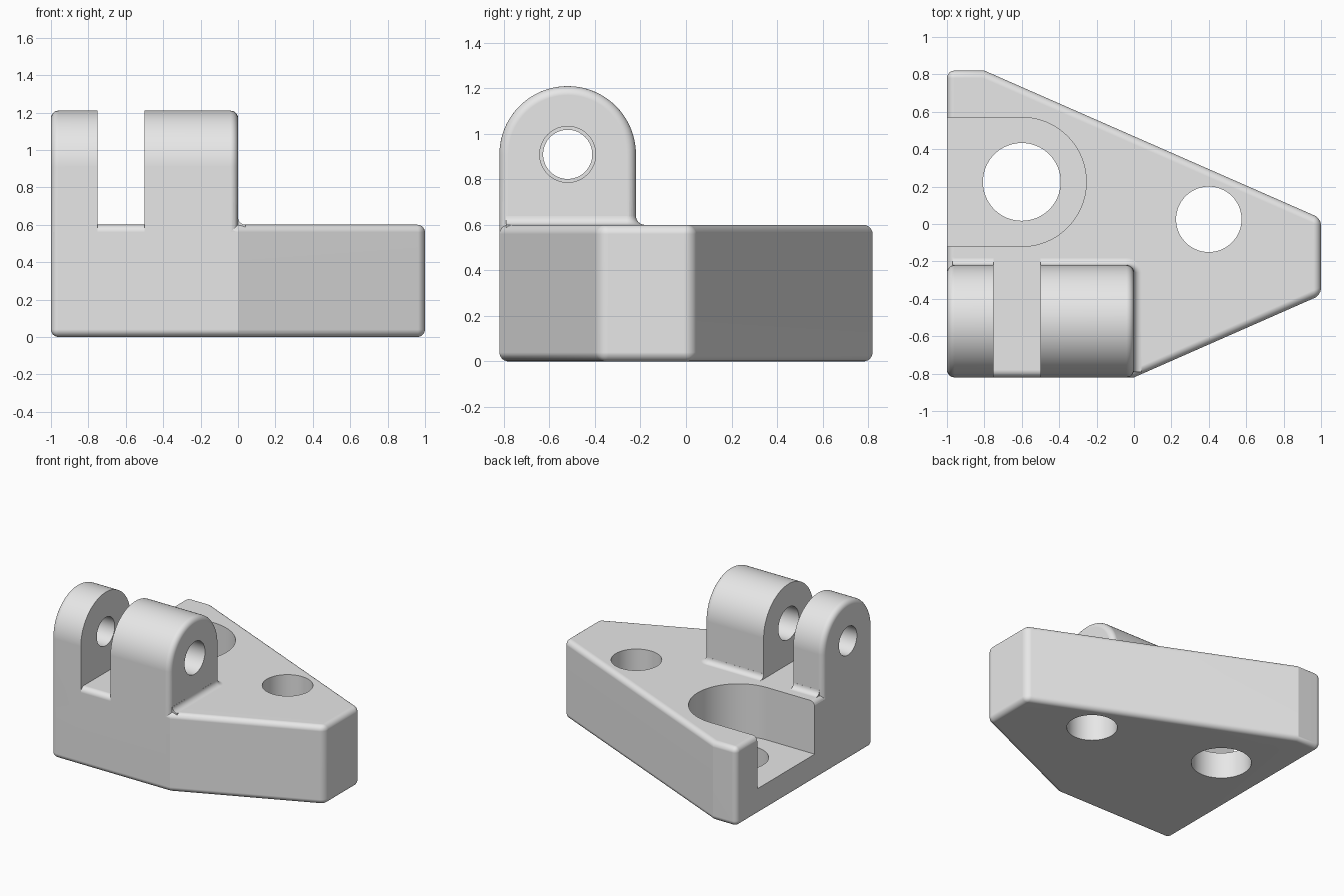
import bpy
import bmesh
from math import pi, cos, sin
from mathutils import Matrix

cube = bpy.data.objects.get("Cube")
if cube:
    bpy.data.objects.remove(cube, do_unlink=True)

R = 0.04          # edge rounding
TOP = 0.6         # top of the base plate
LUG_Y, LUG_Z, LUG_R = -0.52, 0.91, 0.3

grey = bpy.data.materials.new("light grey")
grey.use_nodes = True
grey.diffuse_color = (0.8, 0.8, 0.8, 1)
grey.node_tree.nodes["Principled BSDF"].inputs["Base Color"].default_value = (0.8, 0.8, 0.8, 1)


def arc(cx, cy, r, start, end, n):
    return [(cx + r * cos(start + (end - start) * i / n),
             cy + r * sin(start + (end - start) * i / n)) for i in range(n + 1)]


def loft(name, loops):
    """Solid through matching closed loops of 3D points."""
    bm = bmesh.new()
    rings = [[bm.verts.new(p) for p in loop] for loop in loops]
    n = len(rings[0])
    for a, b in zip(rings, rings[1:]):
        for i in range(n):
            j = (i + 1) % n
            bm.faces.new((a[i], a[j], b[j], b[i]))
    bm.faces.new(rings[0][::-1])
    bm.faces.new(rings[-1])
    bmesh.ops.recalc_face_normals(bm, faces=bm.faces)
    mesh = bpy.data.meshes.new(name)
    bm.to_mesh(mesh)
    bm.free()
    mesh.materials.append(grey)
    ob = bpy.data.objects.new(name, mesh)
    bpy.context.collection.objects.link(ob)
    return ob


def prism_z(name, pts, z0, z1):
    return loft(name, [[(x, y, z) for x, y in pts] for z in (z0, z1)])


def prism_x(name, pts, x0, x1):
    return loft(name, [[(x, y, z) for y, z in pts] for x in (x0, x1)])


def circle(cx, cy, r, n=64):
    return arc(cx, cy, r, 0, 2 * pi, n)[:-1]


def apply_mod(ob, kind, **settings):
    mod = ob.modifiers.new(kind.lower(), kind)
    for key, value in settings.items():
        setattr(mod, key, value)
    bpy.context.view_layer.update()
    deps = bpy.context.evaluated_depsgraph_get()
    mesh = bpy.data.meshes.new_from_object(ob.evaluated_get(deps))
    ob.modifiers.clear()
    ob.data = mesh


def combine(ob, other, operation):
    apply_mod(ob, "BOOLEAN", object=other, operation=operation, solver="EXACT")
    bpy.data.objects.remove(other, do_unlink=True)


def round_edges(ob):
    apply_mod(ob, "BEVEL", width=R, segments=6, limit_method="ANGLE", angle_limit=pi / 6)


# Tapered base plate
bracket = prism_z("hinge_bracket", [(-1, -0.82), (0, -0.82), (1, -0.38), (1, 0.03),
                                    (-0.8, 0.82), (-1, 0.82)], 0, TOP)
round_edges(bracket)

# Round-topped lug, rooted inside the plate
profile = [(LUG_Y - LUG_R, 0.3), (LUG_Y + LUG_R, 0.3)]
profile += arc(LUG_Y, LUG_Z, LUG_R, 0, pi, 40)
lug = prism_x("lug", profile, -1, 0)
round_edges(lug)

# Concave fillet around the foot of the lug
loops = []
for z, d in [(0.5, R)] + [(TOP + R - R * cos(a), R - R * sin(a))
                          for a in [i * pi / 12 for i in range(6)]]:
    corner = arc(-R, LUG_Y + LUG_R - R, R + d, pi / 2, 0, 8)
    pts = [(-0.97, -0.79), (-0.97, LUG_Y + LUG_R + d)] + corner + [(d, -0.79)]
    loops.append([(x, y, z) for x, y in pts])
loops.append([(x - 0.001, y - 0.001, TOP + R) for x, y, _ in loops[-1]])
combine(lug, loft("fillet", loops), "UNION")

# Slot between the two ears, and the pin holes
slot = [(-0.75, -1), (-0.5, -1), (-0.5, -0.1), (-0.75, -0.1)]
combine(lug, prism_z("ear_slot", slot, 0.2, 1.5), "DIFFERENCE")
combine(lug, prism_x("small_pin_hole", circle(LUG_Y, LUG_Z, 0.108), -1.2, -0.6), "DIFFERENCE")
combine(lug, prism_x("large_pin_hole", circle(LUG_Y, LUG_Z, 0.123), -0.6, 0.2), "DIFFERENCE")
combine(bracket, lug, "UNION")

# Open-ended pocket and the two vertical holes
pocket = [(-1.2, -0.12)] + arc(-0.6, 0.225, 0.345, -pi / 2, pi / 2, 40) + [(-1.2, 0.57)]
combine(bracket, prism_z("pocket", pocket, 0.2, 0.9), "DIFFERENCE")
combine(bracket, prism_z("pocket_hole", circle(-0.6, 0.225, 0.208), -0.2, 0.4), "DIFFERENCE")
combine(bracket, prism_z("plate_hole", circle(0.4, 0.025, 0.175), -0.2, 0.9), "DIFFERENCE")

# Smooth curved faces, keep machined edges sharp
bpy.ops.object.select_all(action="DESELECT")
bracket.select_set(True)
bpy.context.view_layer.objects.active = bracket
bpy.ops.object.shade_smooth_by_angle(angle=pi / 9)
normals = bracket.modifiers.new("weighted_normals", "WEIGHTED_NORMAL")
normals.keep_sharp = True
